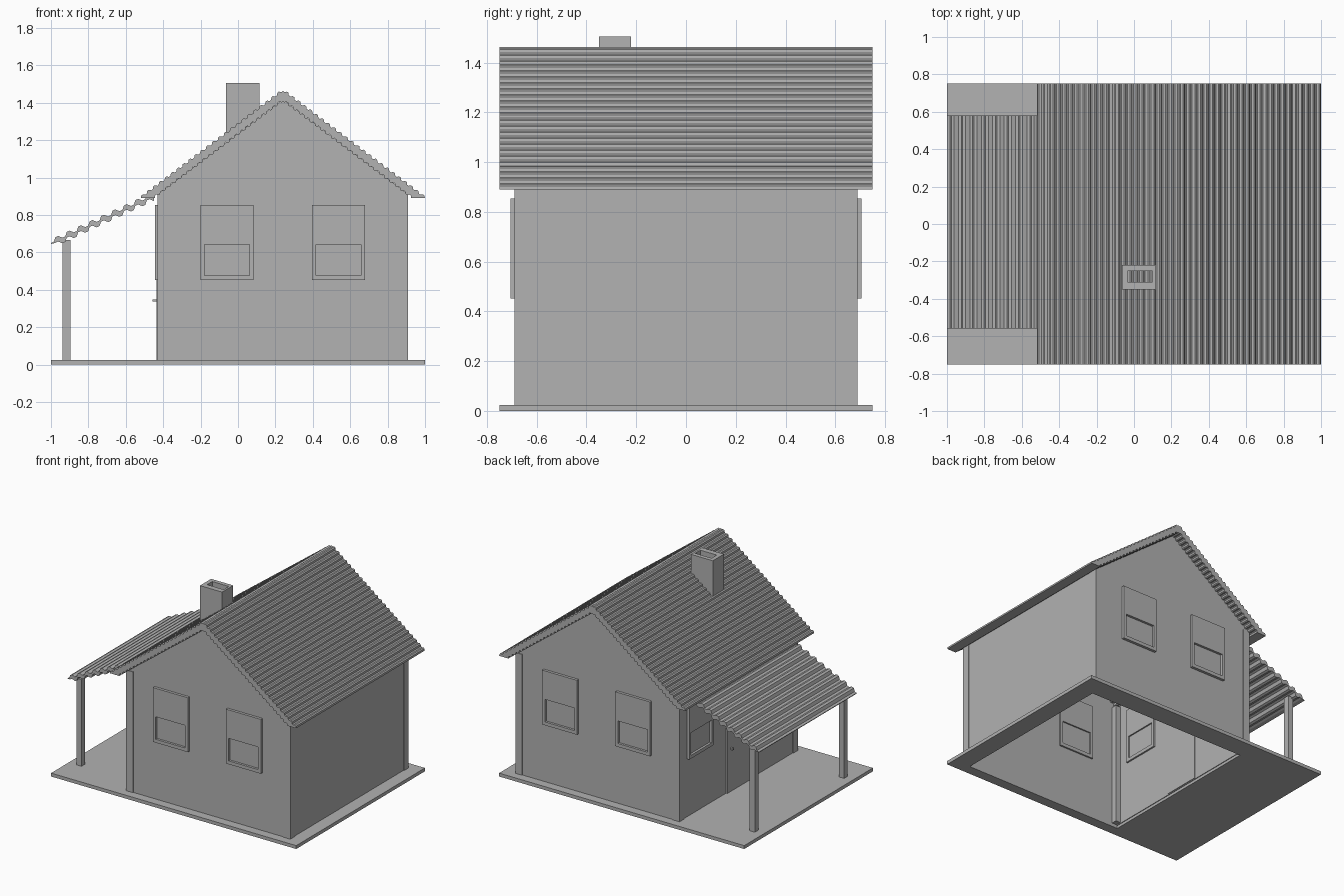
import bpy, bmesh, math
from mathutils import Vector

cube = bpy.data.objects.get("Cube")
if cube:
    bpy.data.objects.remove(cube, do_unlink=True)

grey = bpy.data.materials.new("plain_grey")
grey.use_nodes = True
grey.diffuse_color = (0.445, 0.445, 0.445, 1)
grey.node_tree.nodes["Principled BSDF"].inputs["Base Color"].default_value = grey.diffuse_color

RIDGE_X, RIDGE_Z, EAVE_Z, SLOPE = 0.24, 1.463, 0.89, 0.755
BASE_TOP = 0.025


def finish(name, bm):
    bmesh.ops.recalc_face_normals(bm, faces=bm.faces)
    mesh = bpy.data.meshes.new(name)
    bm.to_mesh(mesh)
    bm.free()
    mesh.materials.append(grey)
    obj = bpy.data.objects.new(name, mesh)
    bpy.context.collection.objects.link(obj)
    return obj


def extrude(bm, offset):
    """Extrude every flat face by an offset into a solid."""
    geo = bmesh.ops.extrude_face_region(bm, geom=bm.faces[:], use_keep_orig=True)
    moved = [v for v in geo["geom"] if isinstance(v, bmesh.types.BMVert)]
    bmesh.ops.translate(bm, verts=moved, vec=offset)


def prism(name, profile, y0, y1):
    """Solid from an x-z outline drawn along y."""
    bm = bmesh.new()
    bm.faces.new([bm.verts.new((x, y0, z)) for x, z in profile])
    extrude(bm, (0, y1 - y0, 0))
    return finish(name, bm)


def box(name, x0, x1, y0, y1, z0, z1):
    return prism(name, [(x0, z0), (x1, z0), (x1, z1), (x0, z1)], y0, y1)


def ring(name, us, vs, low, high, upright=False):
    """Plate with a rectangular hole; us and vs run outer, hole, hole, outer."""
    bm = bmesh.new()
    place = (lambda u, v, d: (u, d, v)) if upright else (lambda u, v, d: (u, v, d))
    grid = [[bm.verts.new(place(u, v, low)) for v in vs] for u in us]
    for i in range(3):
        for j in range(3):
            if (i, j) != (1, 1):
                bm.faces.new((grid[i][j], grid[i + 1][j], grid[i + 1][j + 1], grid[i][j + 1]))
    extrude(bm, place(0, 0, high - low))
    return finish(name, bm)


def wave(start, end, count, height):
    """Trapezoid corrugation between two x-z points, rising above the line."""
    a, b = Vector(start), Vector(end)
    step = (b - a) / count
    normal = Vector((-step.y, step.x)).normalized()
    if normal.y < 0:
        normal.negate()
    points = []
    for i in range(count):
        for t, h in ((0, 0), (0.25, 0), (0.5, 1), (0.75, 1)):
            points.append(a + step * (i + t) + normal * height * h)
    return [tuple(p) for p in points + [b]]


def roof_line(drop):
    """Corrugated line from left eave over the ridge to the right eave."""
    top = RIDGE_Z - drop
    half = (top - EAVE_Z) / SLOPE
    side = wave((RIDGE_X, top), (RIDGE_X + half, EAVE_Z), 24, 0.01)
    mirrored = [(2 * RIDGE_X - x, z) for x, z in side]
    return mirrored[:0:-1] + side


# Ground slab, open under the house
ring("base_slab", (-1, -0.42, 0.865, 1), (-0.75, -0.675, 0.6, 0.75), 0, BASE_TOP)

# Walls
wall_top = 0.915
for side, y in (("front", -0.685), ("back", 0.675)):
    prism(side + "_gable_wall", [(-0.425, 0.02), (0.905, 0.02), (0.905, wall_top),
                                 (RIDGE_X, RIDGE_Z - 0.045), (-0.425, wall_top)], y, y + 0.01)
box("left_wall", -0.425, -0.415, -0.68, 0.68, 0.02, wall_top)
box("right_wall", 0.895, 0.905, -0.68, 0.68, 0.02, wall_top)

# Corner posts
for x, xn in ((-0.43, "left"), (0.855, "right")):
    for y, yn in ((-0.69, "front"), (0.635, "back")):
        box(f"{yn}_{xn}_corner_post", x, x + 0.055, y, y + 0.055, BASE_TOP, wall_top)

# Main roof: corrugated sheet over a corrugated underlay
for name, upper, lower in (("roof_sheet", 0, 0.028), ("roof_underlay", 0.028, 0.056)):
    prism(name, roof_line(upper) + roof_line(lower)[::-1], -0.75, 0.75)

# Porch roof and posts
porch = wave((-1, 0.65), (-0.45, 0.905), 9, 0.018)
prism("porch_roof", porch + [(x, z - 0.03) for x, z in porch[::-1] if x > -0.98] + [(-1, 0.645)],
      -0.56, 0.58)
for name, y in (("front_porch_post", -0.525), ("back_porch_post", 0.515)):
    box(name, -0.937, -0.895, y - 0.021, y + 0.021, BASE_TOP, 0.665)


# Windows: frame with a recessed lower pane
def window(name, x, y, turn):
    frame = ring(name + "_frame", (-0.142, -0.12, 0.12, 0.142), (0.452, 0.477, 0.643, 0.853),
                 -0.02, 0.022, upright=True)
    pane = box(name + "_pane", -0.12, 0.12, -0.003, 0.012, 0.477, 0.643)
    for part in (frame, pane):
        part.location = (x, y, 0)
        part.rotation_euler.z = math.radians(turn)


for side, shift in (("left", -0.298), ("right", 0.298)):
    window(f"front_{side}_window", RIDGE_X + shift, -0.685, 0)
    window(f"back_{side}_window", RIDGE_X + shift, 0.685, 180)
window("porch_front_window", -0.425, -0.42, -90)
window("porch_back_window", -0.425, 0.455, -90)

# Door with knob
box("door", -0.435, -0.41, -0.14, 0.14, BASE_TOP, 0.66)
box("door_knob", -0.456, -0.43, 0.09, 0.105, 0.336, 0.348)

# Hollow chimney
ring("chimney", (-0.065, -0.035, 0.1, 0.115), (-0.35, -0.31, -0.25, -0.22), 1.1, 1.505)
